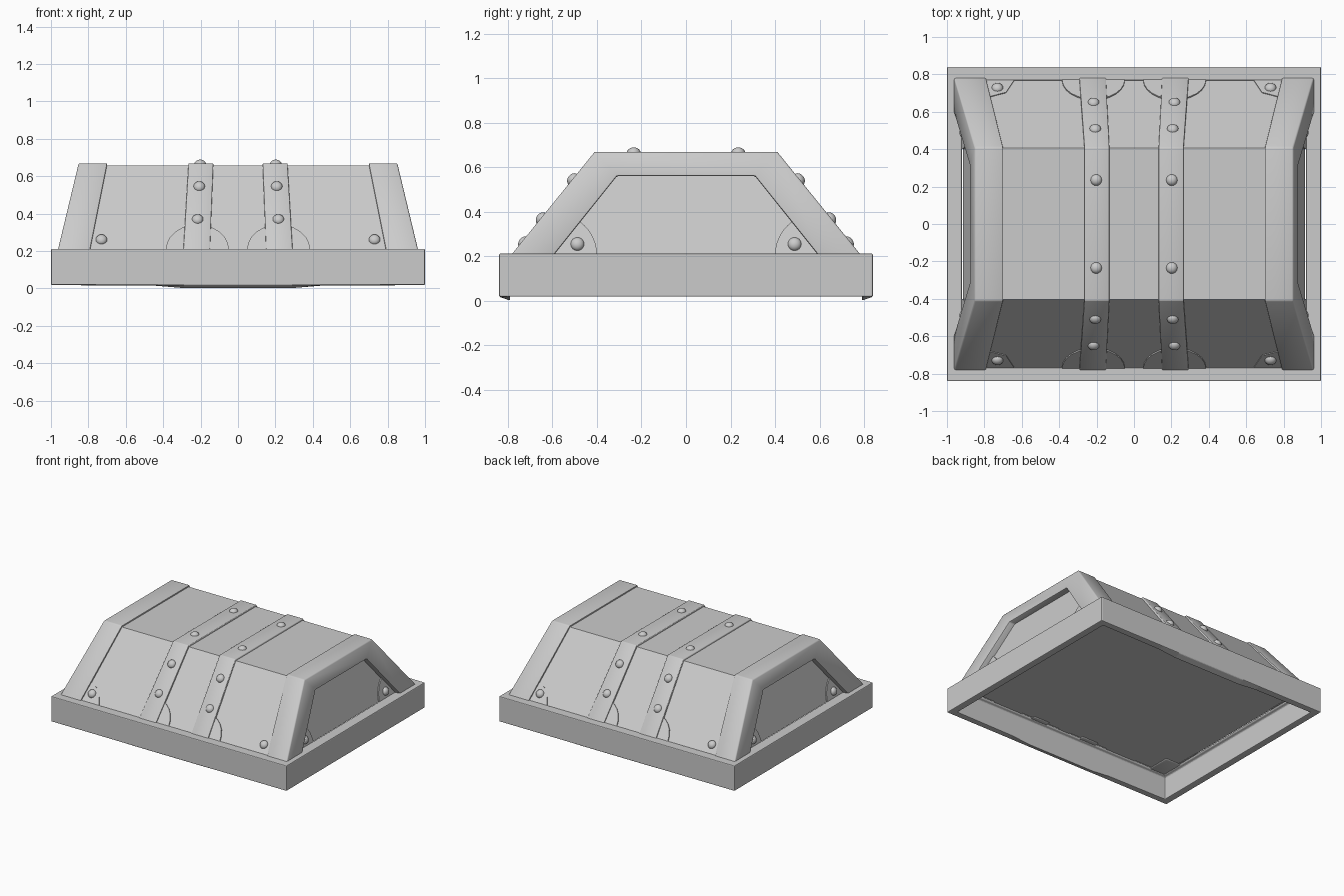
import bpy, bmesh
from math import sin, cos, pi, radians
from mathutils import Vector

if "Cube" in bpy.data.objects:
    bpy.data.objects.remove(bpy.data.objects["Cube"])

def make(name, verts, faces, bevel=0.0, smooth=False):
    me = bpy.data.meshes.new(name)
    me.from_pydata([tuple(v) for v in verts], [], faces)
    bm = bmesh.new()
    bm.from_mesh(me)
    bmesh.ops.recalc_face_normals(bm, faces=bm.faces)
    if bevel:
        sharp = [e for e in bm.edges if e.calc_face_angle(0) > radians(20)]
        bmesh.ops.bevel(bm, geom=sharp, offset=bevel, segments=2, profile=0.5, affect='EDGES')
    bm.to_mesh(me)
    bm.free()
    ob = bpy.data.objects.new(name, me)
    bpy.context.collection.objects.link(ob)
    if smooth:
        bpy.context.view_layer.objects.active = ob
        for o in bpy.context.selected_objects:
            o.select_set(False)
        ob.select_set(True)
        bpy.ops.object.shade_smooth_by_angle(angle=radians(40))
    return ob

def prism(n):
    """Faces of a closed prism whose vertices are two rings of n points."""
    return [tuple(range(n)), tuple(range(2 * n - 1, n - 1, -1))] + \
        [(i, (i + 1) % n, (i + 1) % n + n, i + n) for i in range(n)]

def arch(name, outer, inner, xa, xb, bevel):
    """Bent band over the lid; xa and xb give the side x for each height."""
    (yo, zo), (yi, zi) = outer, inner
    base = 0.2
    ring_o = [(-yo[0], base), (-yo[1], zo), (yo[1], zo), (yo[0], base)]
    ring_i = [(-yi[0], base), (-yi[1], zi), (yi[1], zi), (yi[0], base)]
    verts = [(f(z), y, z) for f in (xa, xb) for y, z in ring_o + ring_i]
    faces = [(0, 4, 12, 8), (3, 7, 15, 11)]
    for i in range(3):
        faces += [(i, i + 1, i + 5, i + 4), (i + 8, i + 9, i + 13, i + 12),
                  (i, i + 1, i + 9, i + 8), (i + 4, i + 5, i + 13, i + 12)]
    return make(name, verts, faces, bevel, True)

def fan(name, c, u, v, r, a0, a1, lift, segs=12):
    """Thin rounded plate lying in the plane of u and v."""
    c, u, v = Vector(c), Vector(u).normalized(), Vector(v).normalized()
    n = u.cross(v)
    if n.z < 0:
        n = -n
    full = [c] + [c + r * (cos(a) * u + sin(a) * v)
                  for a in [a0 + (a1 - a0) * i / segs for i in range(segs + 1)]]
    verts = [p - n * 0.008 for p in full] + [p + n * lift for p in full]
    make(name, verts, prism(len(full)))

def rivet(c, n, r=0.031):
    bm = bmesh.new()
    bmesh.ops.create_uvsphere(bm, u_segments=16, v_segments=10, radius=r)
    bmesh.ops.scale(bm, vec=(1, 1, 0.8), verts=bm.verts)
    me = bpy.data.meshes.new("rivet")
    bm.to_mesh(me)
    bm.free()
    for p in me.polygons:
        p.use_smooth = True
    ob = bpy.data.objects.new("rivet", me)
    ob.location = c
    ob.rotation_euler = Vector(n).to_track_quat('Z', 'Y').to_euler()
    bpy.context.collection.objects.link(ob)

# base rim: hollow frame, inner lower edge sagging slightly in the middle
xs = [(-1, .018), (-.44, .014), (-.29, 0), (.29, 0), (.44, .014), (1, .018)]
path = [(x, -1, z) for x, z in xs] + [(x, 1, z) for x, z in reversed(xs)]
rings = []
for x, s, zb in path:
    xi, xt = max(-.945, min(.945, x)), max(-.92, min(.92, x))
    rings.append([(x, s * .84, .018), (x, s * .84, .212), (xt, s * .768, .212),
                  (xt, s * .768, .198), (xi, s * .79, .19), (xi, s * .79, zb)])
n, m = len(rings), 6
verts = [p for r in rings for p in r]
faces = [(m * i + k, m * i + (k + 1) % m, m * ((i + 1) % n) + (k + 1) % m, m * ((i + 1) % n) + k)
         for i in range(n) for k in range(m)]
rim = make("base_rim", verts, faces)
mod = rim.modifiers.new("soft_edges", 'BEVEL')
mod.width, mod.segments, mod.limit_method, mod.angle_limit = .006, 2, 'ANGLE', radians(50)

# main lid body with sloping ends, closed underneath
prof = [(-.767, .205), (-.405, .657), (.405, .657), (.767, .205)]
panel_x = lambda z: .912 - .24 * (z - .21)
make("lid_body", [(s * panel_x(z), y, z) for s in (-1, 1) for y, z in prof], prism(4))

for s in (-1, 1):
    # thick end rib with open middle
    arch("end_rib", ((.79, .41), .669), ((.598, .31), .56),
         lambda z: s * (.79 - .2 * (z - .21)), lambda z: s * (.962 - .24 * (z - .21)), 0.008)
    # centre strap
    arch("centre_strap", ((.79, .41), .669), ((.74, .38), .62),
         lambda z: s * (.15 - .04 * (z - .21)), lambda z: s * (.292 - .06 * (z - .21)), 0.004)
    for y in (-.235, .235):
        rivet((s * .202, y, .664), (0, 0, 1))
    for t in (-1, 1):
        up, nrm = (0, -t * .362, .452), (0, t * .78, .625)
        # strap foot flange and front/back corner plates
        fan("strap_foot", (s * .217, t * .767, .205), (s, 0, 0), up, .168, 0, pi, .008)
        fan("corner_plate", (s * .79, t * .767, .205), (-s, 0, 0), up, .15, 0, pi / 2, .005, 2)
        # rivets on the slopes
        rivet((s * .207, t * .507, .544), nrm)
        rivet((s * .216, t * .648, .368), nrm)
        rivet((s * .73, t * .727, .26), nrm)
        # corner plate and rivet on the recessed end panel
        fan("end_corner_plate", (s * .914, t * .59, .205), (0, -t, 0), (-s * .24, 0, 1),
            .19, 0, pi / 2, .008)
        rivet((s * .908, t * .488, .254), (s, 0, .24))
